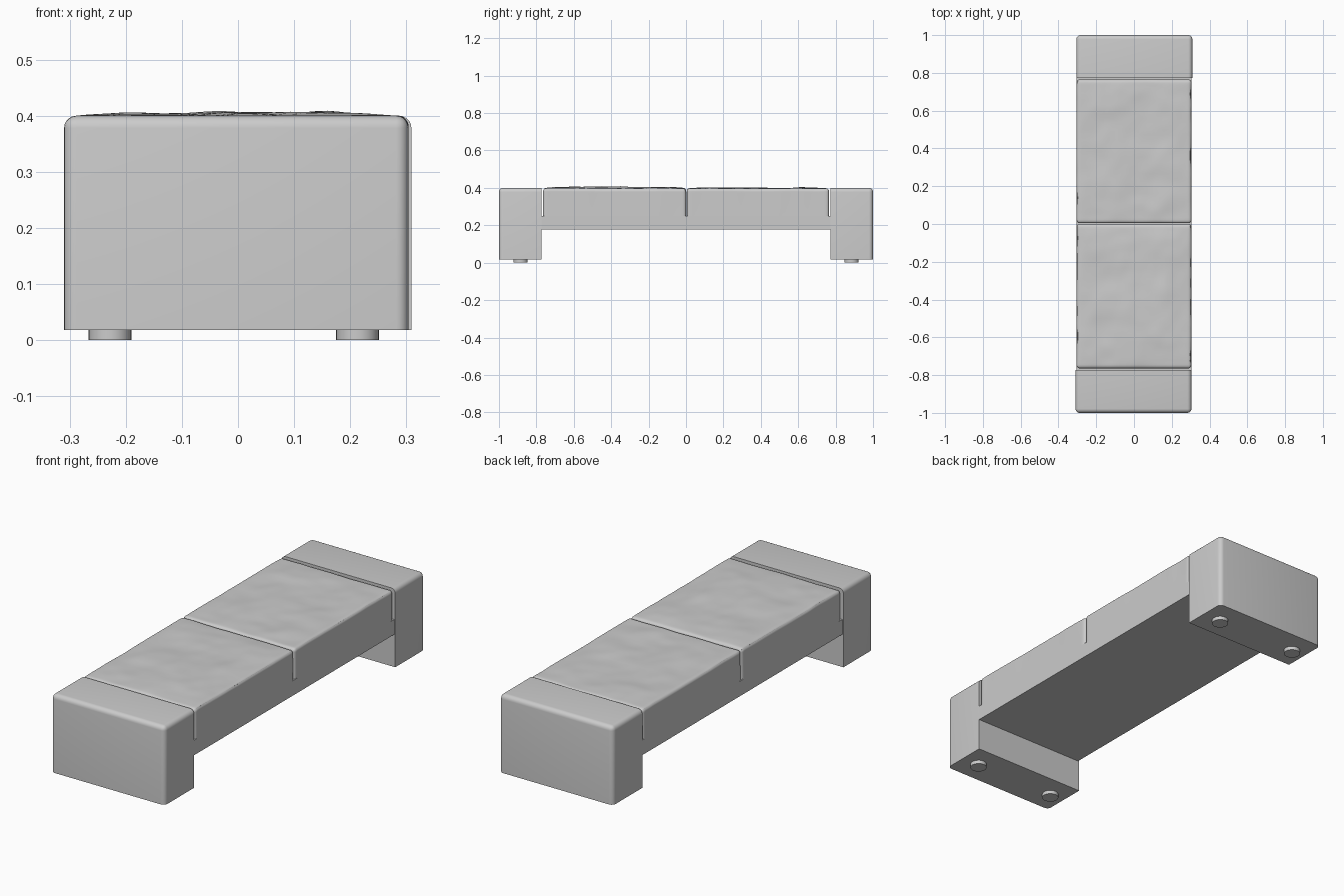
import bpy, bmesh, math
from mathutils import Vector, noise

if "Cube" in bpy.data.objects:
    bpy.data.objects.remove(bpy.data.objects["Cube"])


def finish(name, bm, angle=40):
    bmesh.ops.recalc_face_normals(bm, faces=bm.faces)
    mesh = bpy.data.meshes.new(name)
    bm.to_mesh(mesh)
    bm.free()
    obj = bpy.data.objects.new(name, mesh)
    bpy.context.collection.objects.link(obj)
    bpy.ops.object.select_all(action='DESELECT')
    obj.select_set(True)
    bpy.context.view_layer.objects.active = obj
    bpy.ops.object.shade_smooth_by_angle(angle=math.radians(angle))
    return obj


def box(lo, hi):
    bm = bmesh.new()
    bmesh.ops.create_cube(bm, size=1)
    lo, hi = Vector(lo), Vector(hi)
    for v in bm.verts:
        v.co = Vector(l + (c + 0.5) * (h - l) for c, l, h in zip(v.co, lo, hi))
    return bm


# end block: rounded along the outer corners and top, square on the inside
def end_block(name, side, shift):
    y0, y1 = sorted((side * 0.772, side * 1.0))
    bm = box((-0.307 + shift, y0, 0.018), (0.307 + shift, y1, 0.4))
    edges = []
    for e in bm.edges:
        mid = (e.verts[0].co + e.verts[1].co) / 2
        outer = abs(mid.y) > 0.99
        top = mid.z > 0.39
        if (outer and mid.z > 0.1) or (top and abs(mid.y) > 0.8):
            edges.append(e)
    bmesh.ops.bevel(bm, geom=edges, offset=0.022, segments=5, profile=0.5,
                    affect='EDGES')
    finish(name, bm)


# soft cushion: rounded, densely gridded box with an uneven top
def cushion(name, y0, y1, lift, seed):
    half = Vector((0.304, (y1 - y0) / 2, 0.075))
    centre = Vector((0, (y0 + y1) / 2, 0.325))
    r = 0.016
    bm = bmesh.new()
    bmesh.ops.create_cube(bm, size=2)
    bmesh.ops.subdivide_edges(bm, edges=bm.edges, cuts=39, use_grid_fill=True)
    for v in bm.verts:
        u = v.co.copy()
        p = Vector(h * math.sin(c * math.pi / 2) for c, h in zip(u, half))
        q = Vector((max(-half.x + r, min(half.x - r, p.x)),
                    max(-half.y + r, min(half.y - r, p.y)),
                    min(half.z - r, p.z)))
        d = p - q
        if d.length > 1e-6 and (p.z > -half.z + 1e-5):
            p = q + d.normalized() * r
        fade = (1 - (p.x / half.x) ** 4) * (1 - (p.y / half.y) ** 6)
        high = max(0, (p.z + half.z) / (2 * half.z))
        n = noise.noise(Vector((p.x * 6, p.y * 6, seed)))
        n += 0.4 * noise.noise(Vector((p.x * 15, p.y * 15, seed + 5)))
        p.z += high * (fade * lift + 0.008 * n * (0.3 + 0.7 * fade) - 0.003)
        p.x -= math.copysign(0.003, p.x) * high * abs(n) * abs(u.x) ** 8
        v.co = p + centre
    finish(name, bm, 60)


end_block("front_end_block", -1, -0.003)
end_block("back_end_block", 1, 0.002)

# seat rail between the blocks
finish("seat_base", box((-0.304, -0.774, 0.177), (0.304, 0.774, 0.25)))

cushion("front_cushion", -0.764, 0.001, 0.007, 1.3)
cushion("back_cushion", 0.004, 0.765, 0.003, 7.8)

# short round feet
for side, label in ((-1, "front"), (1, "back")):
    for x, hand in ((-0.228, "left"), (0.213, "right")):
        bm = bmesh.new()
        bmesh.ops.create_cone(bm, cap_ends=True, segments=32, radius1=0.038,
                              radius2=0.038, depth=0.02)
        bmesh.ops.translate(bm, verts=bm.verts, vec=(x, side * 0.885, 0.01))
        finish(f"{label}_{hand}_foot", bm)
